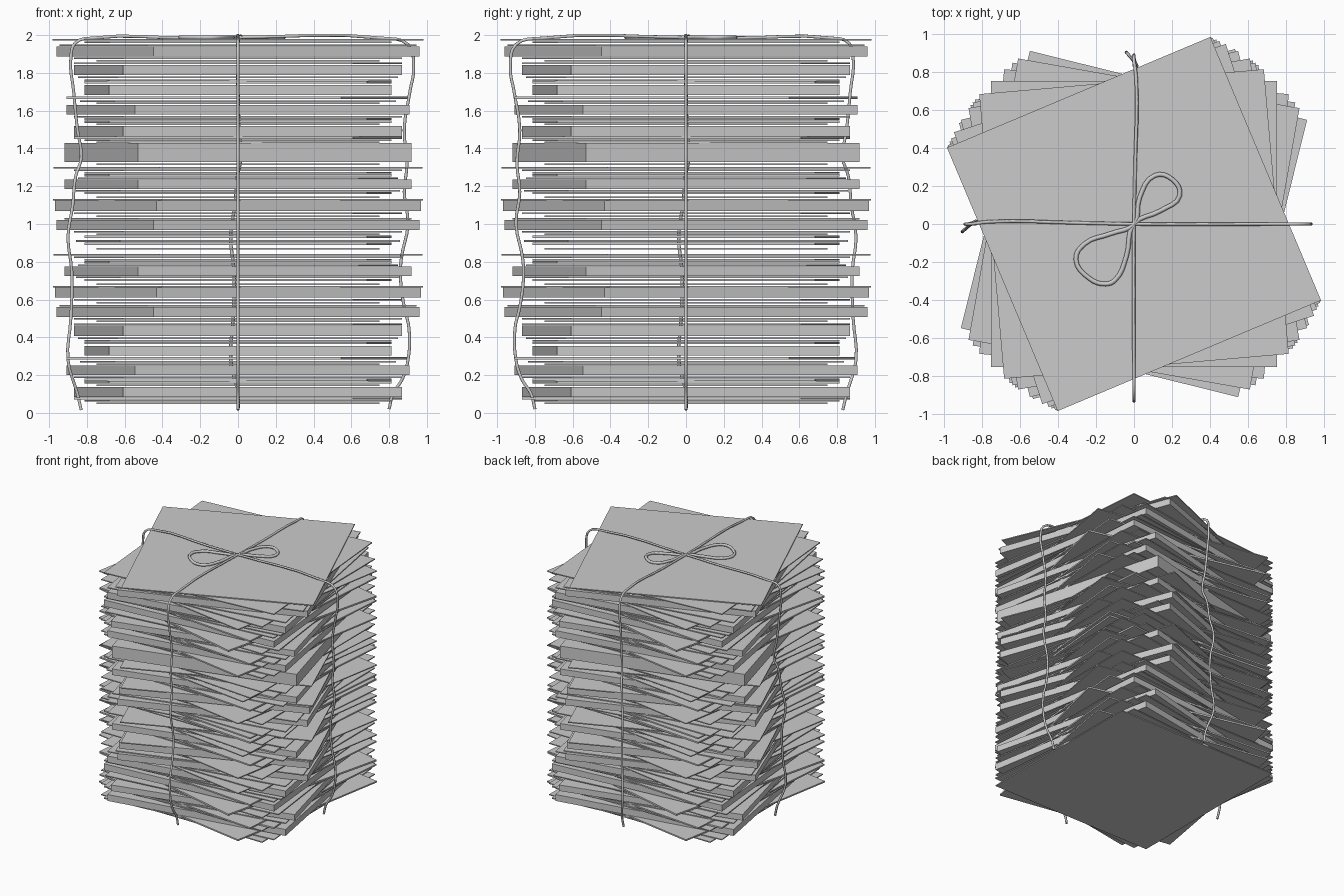
import bpy, bmesh, math
from mathutils import Matrix, Vector

if "Cube" in bpy.data.objects:
    bpy.data.objects.remove(bpy.data.objects["Cube"])

HALF = 0.75      # half side of every square sheet
THIN = 0.008     # thickness of a loose sheet

# layers as (bottom, thickness, turn in degrees)
lower = [
    (.048, THIN, 0), (.060, THIN, 5), (.070, .012, -10), (.084, .054, 10),
    (.143, THIN, 0), (.156, .012, 5), (.170, .012, -5), (.185, THIN, 10),
    (.200, .050, 14), (.254, THIN, 0), (.267, THIN, 7), (.282, .014, -14),
    (.303, .052, 5), (.364, .012, -5), (.378, THIN, 5), (.392, THIN, 8),
    (.408, .054, 10), (.466, THIN, -10), (.480, THIN, 0), (.494, THIN, 10),
    (.507, .053, 20), (.563, THIN, 18),
]
middle = [
    (.578, THIN, 0), (.594, THIN, -10), (.610, .054, 21), (.665, THIN, 22.5),
    (.678, THIN, 0), (.698, .012, -5), (.713, THIN, 9), (.724, .051, 15),
    (.778, THIN, -8), (.792, .012, 5), (.808, THIN, -5), (.820, THIN, 10),
    (.834, THIN, 22),
]
between = [
    (.866, THIN, 0), (.888, .014, -5), (.906, THIN, 9), (.926, .012, -5),
    (.942, THIN, 0), (.955, THIN, 10), (.967, .053, 20), (1.023, THIN, 15),
]
shift_a, shift_b = 1.38, .46
layers = lower + middle + between
layers += [(z + shift_b, t, a) for z, t, a in middle]
layers += [(1.312, THIN, 0), (1.328, .100, 15)]
layers += [(z + shift_a, t, a) for z, t, a in lower]
layers += [(1.958, THIN, 5), (1.971, THIN, 22.8)]


def sheet(index, z, thick, turn):
    bm = bmesh.new()
    bmesh.ops.create_cube(bm, size=1, matrix=(
        Matrix.Translation((0, 0, z + thick / 2))
        @ Matrix.Rotation(math.radians(turn), 4, 'Z')
        @ Matrix.Diagonal((2 * HALF, 2 * HALF, thick, 1))))
    name = f"{'bundle' if thick > .03 else 'sheet'}_{index:02d}"
    mesh = bpy.data.meshes.new(name)
    bm.to_mesh(mesh)
    bm.free()
    bpy.context.collection.objects.link(bpy.data.objects.new(name, mesh))


def cord(name, points, radius, closed=False, turn=0):
    curve = bpy.data.curves.new(name, 'CURVE')
    curve.dimensions = '3D'
    curve.bevel_depth = radius
    curve.bevel_resolution = 1
    curve.resolution_u = 4
    curve.use_fill_caps = True
    spline = curve.splines.new('BEZIER')
    spline.bezier_points.add(len(points) - 1)
    for bp, p in zip(spline.bezier_points, points):
        bp.co = Vector(p)
        bp.handle_left_type = bp.handle_right_type = 'AUTO'
    spline.use_cyclic_u = closed
    obj = bpy.data.objects.new(name, curve)
    obj.rotation_euler.z = math.radians(turn)
    bpy.context.collection.objects.link(obj)


# paper stack
for i, layer in enumerate(layers):
    sheet(i, *layer)

# string path: wavy left drop, run across the top, wavy right drop
left = [(.83, .015), (.85, .10), (.90, .28), (.885, .50), (.88, .75),
        (.90, .93), (.875, 1.10), (.86, 1.25), (.83, 1.35), (.85, 1.50),
        (.87, 1.70), (.885, 1.88), (.86, 1.96)]
right = [(.90, 1.95), (.93, 1.83), (.91, 1.70), (.88, 1.50), (.895, 1.32),
         (.88, 1.17), (.90, 1.00), (.865, .82), (.86, .72), (.88, .56),
         (.905, .45), (.90, .28), (.87, .18), (.82, .10), (.80, .02)]
path = []
for r, z in left:
    # sideways wander follows the distance from the stack
    sway = .015 - .9 * max(0, r - .84) if .1 < z < 1.6 else 0
    path.append((-r, sway, z))
path += [(-.76, .012, 1.985), (-.3, .006, 1.986), (0, 0, 1.988), (.76, 0, 1.984)]
path += [(r, 0, z) for r, z in right]
cord("string_across", path, .009)
cord("string_front_to_back", path, .009, turn=-90)

# bow lying on the top sheet
bow = [(0, 0), (.03, .14), (.11, .255), (.20, .235), (.24, .15), (.14, .07),
       (0, 0), (-.04, -.17), (-.10, -.295), (-.15, -.315), (-.235, -.285),
       (-.305, -.185), (-.26, -.105), (-.12, -.05)]
cord("bow", [(x, y, 1.988) for x, y in bow], .012, closed=True)
